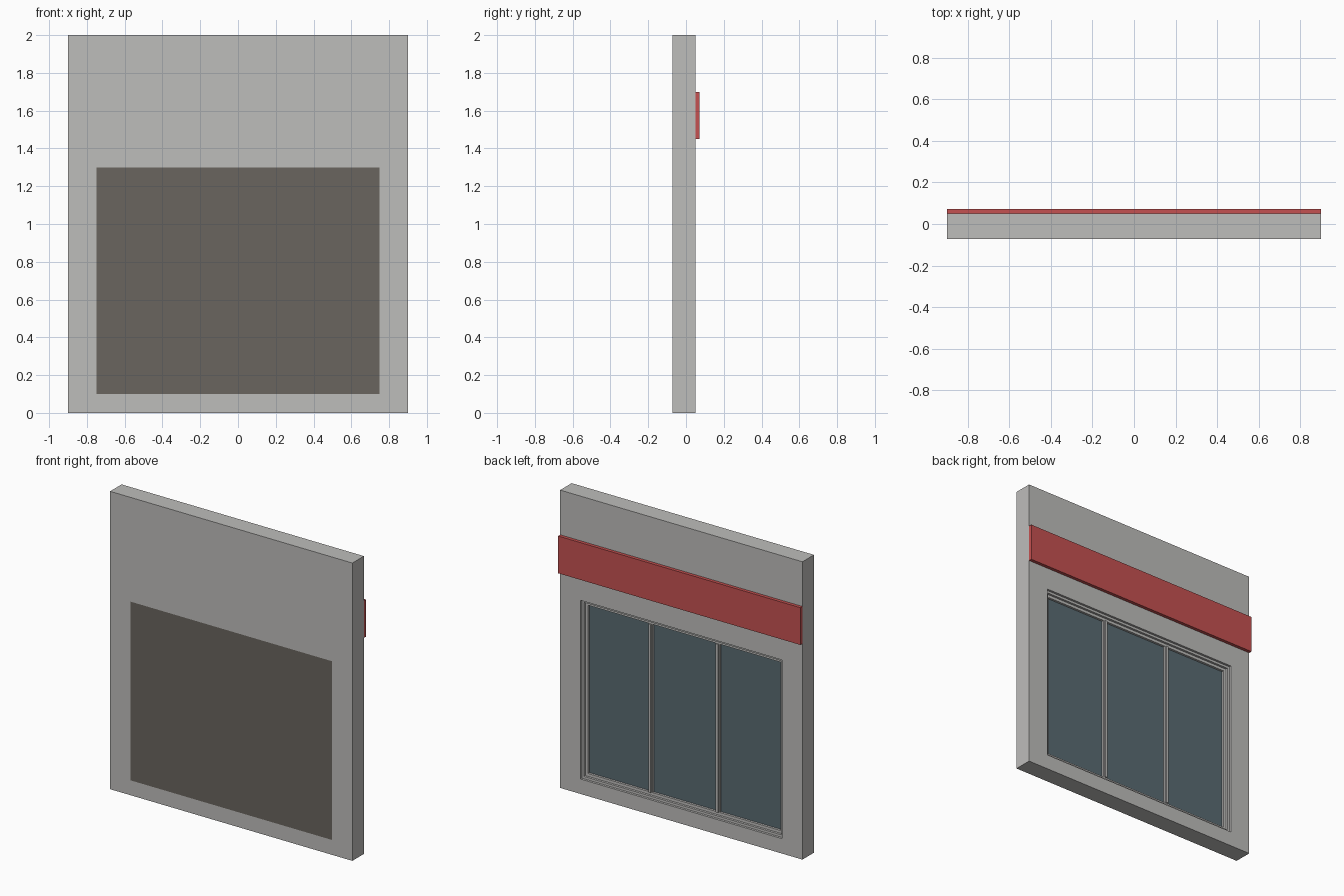
import bpy
import bmesh

if "Cube" in bpy.data.objects:
    bpy.data.objects.remove(bpy.data.objects["Cube"], do_unlink=True)


def material(name, rgb):
    """Flat material from 0-255 sRGB values."""
    lin = [((c / 255 + 0.055) / 1.055) ** 2.4 for c in rgb] + [1.0]
    mat = bpy.data.materials.new(name)
    mat.use_nodes = True
    mat.diffuse_color = lin
    bsdf = mat.node_tree.nodes["Principled BSDF"]
    bsdf.inputs["Base Color"].default_value = lin
    bsdf.inputs["Roughness"].default_value = 0.8
    return mat


CONCRETE = material("light grey", (190, 189, 187))
RED = material("red", (197, 81, 81))
GLASS = material("blue grey glass", (90, 107, 114))
BACKING = material("dark taupe", (106, 101, 94))


def finish(bm, name, mat):
    bmesh.ops.recalc_face_normals(bm, faces=bm.faces)
    mesh = bpy.data.meshes.new(name)
    bm.to_mesh(mesh)
    bm.free()
    mesh.materials.append(mat)
    obj = bpy.data.objects.new(name, mesh)
    bpy.context.collection.objects.link(obj)
    return obj


def box(name, x, y, z, mat):
    """Box from (min, max) pairs."""
    bm = bmesh.new()
    bmesh.ops.create_cube(bm, size=1)
    for v in bm.verts:
        v.co = [(a + b) / 2 + c * (b - a) for (a, b), c in zip((x, y, z), v.co)]
    return finish(bm, name, mat)


def ring(name, outer, inner, y, mat):
    """Rectangular frame; rectangles are (half width, bottom, top)."""
    bm = bmesh.new()

    def loop(rect, depth):
        w, lo, hi = rect
        return [bm.verts.new((px, depth, pz))
                for px, pz in ((-w, lo), (w, lo), (w, hi), (-w, hi))]

    loops = [loop(outer, y[0]), loop(outer, y[1]), loop(inner, y[1]), loop(inner, y[0])]
    for a, b in zip(loops, loops[1:] + loops[:1]):
        for i in range(4):
            j = (i + 1) % 4
            bm.faces.new((a[i], a[j], b[j], b[i]))
    return finish(bm, name, mat)


def inset(rect, d):
    return rect[0] - d, rect[1] + d, rect[2] - d


FRONT, BACK = -0.072, 0.05
OPENING = (0.75, 0.10, 1.30)
GLASS_Y = BACK - 0.045

# Wall panel with a window opening
ring("wall", (0.9, 0.0, 2.0), OPENING, (FRONT, BACK), CONCRETE)

# Red band across the wall
box("red_band", (-0.9, 0.9), (BACK, 0.072), (1.45, 1.70), RED)

# Flush panel closing the opening on the front
box("backing_panel", (-0.75, 0.75), (FRONT, FRONT + 0.01), (0.10, 1.30), BACKING)

# Stepped window frame
ring("outer_frame", OPENING, inset(OPENING, 0.016), (GLASS_Y - 0.01, BACK - 0.015), CONCRETE)
ring("inner_frame", inset(OPENING, 0.016), inset(OPENING, 0.035),
     (GLASS_Y - 0.01, BACK - 0.03), CONCRETE)

# Glass in three panes, with stepped mullions between them
gw, glo, ghi = inset(OPENING, 0.035)
edges = [-gw, -0.25, 0.25, gw]
for i in range(3):
    box(f"glass_pane_{i + 1}", (edges[i], edges[i + 1]),
        (GLASS_Y - 0.008, GLASS_Y), (glo, ghi), GLASS)
for side, x in (("right", -0.25), ("left", 0.25)):
    box(f"mullion_{side}", (x - 0.015, x + 0.015),
        (GLASS_Y - 0.01, BACK - 0.03), (glo, ghi), CONCRETE)
    box(f"mullion_ridge_{side}", (x - 0.008, x + 0.008),
        (BACK - 0.03, BACK - 0.02), (glo, ghi), CONCRETE)
